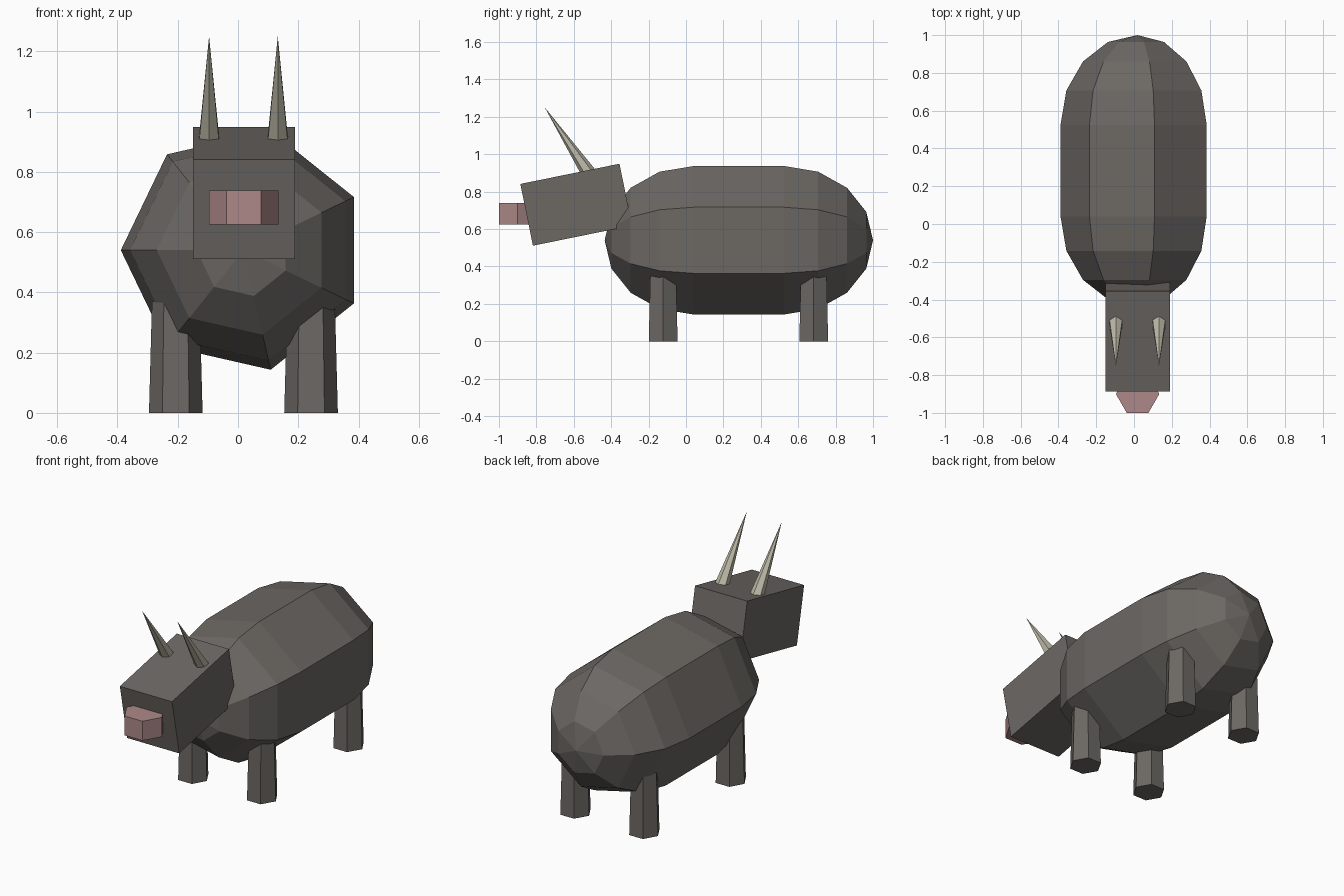
import bpy, bmesh, math
from mathutils import Matrix, Vector

if "Cube" in bpy.data.objects:
    bpy.data.objects.remove(bpy.data.objects["Cube"])

CX = 0.018  # mirror line of the limbs and head


def material(name, rgb):
    m = bpy.data.materials.new(name)
    m.diffuse_color = (*rgb, 1)
    m.use_nodes = True
    m.node_tree.nodes["Principled BSDF"].inputs["Base Color"].default_value = m.diffuse_color
    return m


HIDE = material("grey hide", (0.150, 0.138, 0.127))
HORN = material("pale horn", (0.50, 0.48, 0.38))
NOSE = material("pink nose", (0.42, 0.25, 0.25))


def finish(name, bm, mat):
    bmesh.ops.recalc_face_normals(bm, faces=bm.faces)
    mesh = bpy.data.meshes.new(name)
    bm.to_mesh(mesh)
    bm.free()
    mesh.materials.append(mat)
    ob = bpy.data.objects.new(name, mesh)
    bpy.context.collection.objects.link(ob)
    return ob


def cone(name, mat, sides, r1, r2, depth, matrix, spin=0):
    bm = bmesh.new()
    bmesh.ops.create_cone(bm, cap_ends=True, segments=sides, radius1=r1,
                          radius2=r2, depth=depth,
                          matrix=matrix @ Matrix.Rotation(spin, 4, 'Z'))
    return finish(name, bm, mat)


# Body: seven-sided capsule along y
R, CAP, Y0, Y1, Z = 0.407, 0.475, 0.04, 0.525, 0.54
bm = bmesh.new()
rings = []
for end, start, steps in ((-1, Y0, (3, 2, 1, 0)), (1, Y1, (0, 1, 2, 3))):
    for k in steps:
        t = math.radians(22.5 * k)
        r, y = R * math.cos(t), start + end * CAP * math.sin(t)
        angles = [math.pi + i * math.tau / 7 for i in range(7)]
        rings.append([bm.verts.new((CX + r * math.cos(a), y, Z + r * math.sin(a)))
                      for a in angles])
for a, b in zip(rings, rings[1:]):
    for i in range(7):
        j = (i + 1) % 7
        bm.faces.new((a[i], a[j], b[j], b[i]))
for ring, y in ((rings[0], Y0 - CAP), (rings[-1], Y1 + CAP)):
    tip = bm.verts.new((CX, y, Z))
    for i in range(7):
        bm.faces.new((ring[i], ring[(i + 1) % 7], tip))
finish("body", bm, HIDE)

# Head: tilted box
bm = bmesh.new()
bmesh.ops.create_cube(bm, size=1, matrix=Matrix.Translation((CX + 0.002, -0.587, 0.73))
                      @ Matrix.Rotation(math.radians(11.5), 4, 'X')
                      @ Matrix.Diagonal((0.34, 0.541, 0.337, 1)))
finish("head", bm, HIDE)

# Snout: upright hexagonal prism
cone("snout", NOSE, 6, 0.115, 0.115, 0.114,
     Matrix.Translation((CX + 0.001, -0.90, 0.682)), math.pi / 2)

# Horns and legs, mirrored left and right
tilt = Matrix.Rotation(math.radians(33.8), 4, 'X')
for side, label in ((-1, "left"), (1, "right")):
    tip = Vector((CX + side * 0.114, -0.755, 1.25))
    centre = tip - tilt @ Vector((0, 0, 0.225))
    cone(label + "_horn", HORN, 6, 0.042, 0, 0.45, Matrix.Translation(centre) @ tilt)
    for y, place in ((-0.122, "front"), (0.683, "back")):
        cone(f"{place}_{label}_leg", HIDE, 6, 0.089, 0.079, 0.37,
             Matrix.Translation((CX + side * 0.2245, y, 0.185)), math.pi / 2)
